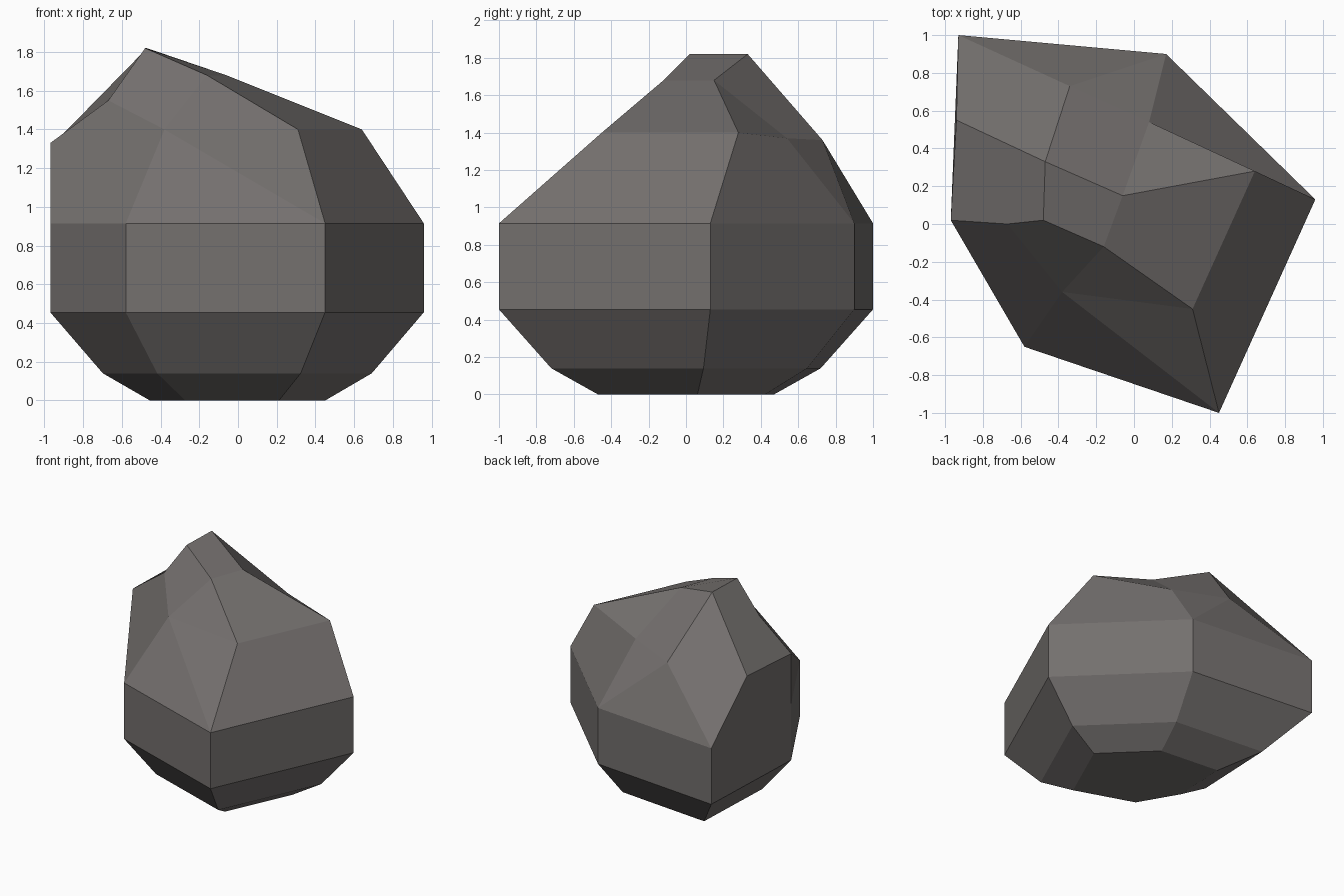
import bpy, bmesh

if "Cube" in bpy.data.objects:
    bpy.data.objects.remove(bpy.data.objects["Cube"])

# Six-sided plan of the boulder, counter-clockwise from the left corner
plan = [(-.97, .02), (-.58, -.65), (.45, -1.0), (.96, .13), (.17, .9), (-.93, 1.0)]

# (height, scale) of the rings from the foot to the belly
rings = [(0, .47), (.14, .72), (.455, 1), (.915, 1)]

bm = bmesh.new()

# Tapered foot and straight belly
levels = [[bm.verts.new((x * s, y * s, z)) for x, y in plan] for z, s in rings]
bm.faces.new(levels[0][::-1])
for low, high in zip(levels, levels[1:]):
    for i in range(6):
        j = (i + 1) % 6
        bm.faces.new((low[i], low[j], high[j], high[i]))

# Chipped corners of the crown
a, b, c, d, e, f = levels[-1]
left_top, left_back, left = map(bm.verts.new, [(-.97, .02, 1.33), (-.94, .55, 1.34), (-.67, 0, 1.55)])
front_left, front_right = map(bm.verts.new, [(-.38, -.36, 1.4), (.31, -.45, 1.4)])
right, back_right, back = map(bm.verts.new, [(.64, .28, 1.4), (.08, .54, 1.37), (-.34, .73, 1.36)])
peak_front, peak_back = map(bm.verts.new, [(-.48, .02, 1.82), (-.47, .33, 1.82)])
ridge_front, ridge_back = map(bm.verts.new, [(-.16, -.12, 1.68), (-.06, .15, 1.68)])

# Crown facets, from the belly up to the peak
for facet in (
    (a, b, front_left, left, left_top),
    (b, c, front_left),
    (c, front_right, front_left),
    (c, d, right, front_right),
    (d, e, back_right, right),
    (e, back, back_right),
    (e, f, back),
    (f, left_back, peak_back, back),
    (f, a, left_top, left_back),
    (left_top, left, peak_front, peak_back, left_back),
    (left, front_left, ridge_front, peak_front),
    (front_left, front_right, ridge_front),
    (front_right, right, ridge_back, ridge_front),
    (peak_front, ridge_front, ridge_back, peak_back),
    (ridge_back, right, back_right),
    (peak_back, ridge_back, back_right, back),
):
    bm.faces.new(facet)
bmesh.ops.recalc_face_normals(bm, faces=bm.faces)

mesh = bpy.data.meshes.new("boulder")
bm.to_mesh(mesh)
bm.free()
boulder = bpy.data.objects.new("boulder", mesh)
bpy.context.collection.objects.link(boulder)

stone = bpy.data.materials.new("warm grey stone")
stone.diffuse_color = (.175, .162, .157, 1)
stone.use_nodes = True
stone.node_tree.nodes["Principled BSDF"].inputs["Base Color"].default_value = stone.diffuse_color
mesh.materials.append(stone)
